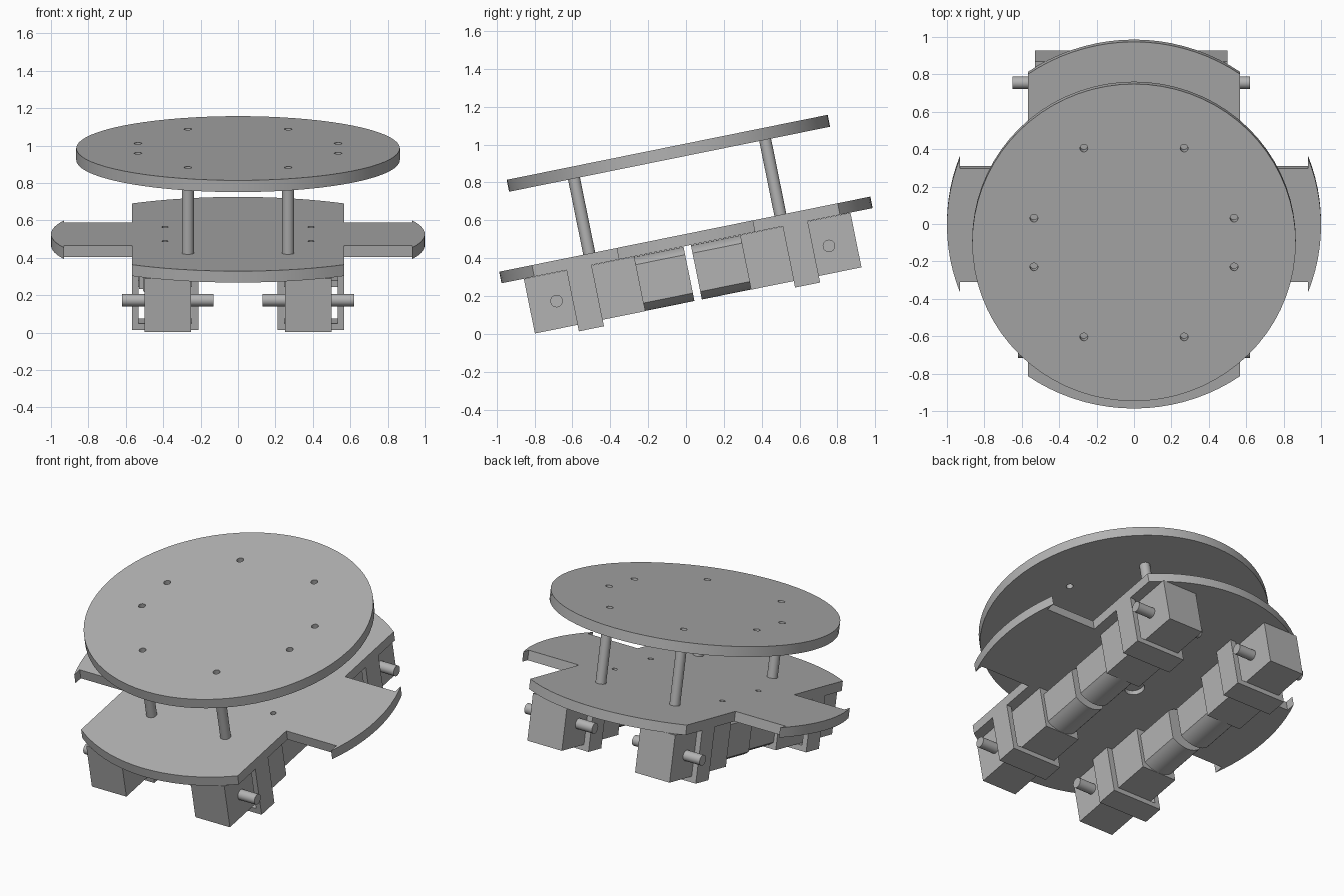
import bpy, bmesh, math
from mathutils import Matrix, Vector

if "Cube" in bpy.data.objects:
    bpy.data.objects.remove(bpy.data.objects["Cube"], do_unlink=True)

# One grey material for the whole chassis
GREY = (0.45, 0.45, 0.45, 1.0)
mat = bpy.data.materials.new("plain grey")
mat.use_nodes = True
mat.diffuse_color = GREY
mat.node_tree.nodes["Principled BSDF"].inputs["Base Color"].default_value = GREY

# Everything is modelled level, then tilted nose-down
TILT = Matrix.Translation((0, 0.006, 0.466)) @ Matrix.Rotation(math.radians(11.45), 4, "X")
BASE_T, TOP_Z, TOP_T = 0.062, 0.466, 0.064


def add(name, bm, smooth=True):
    bmesh.ops.recalc_face_normals(bm, faces=bm.faces)
    mesh = bpy.data.meshes.new(name)
    bm.to_mesh(mesh)
    bm.free()
    mesh.materials.append(mat)
    obj = bpy.data.objects.new(name, mesh)
    bpy.context.collection.objects.link(obj)
    obj.matrix_world = TILT
    if smooth:
        select(obj)
        bpy.ops.object.shade_smooth_by_angle(angle=math.radians(30))
    return obj


def select(obj):
    bpy.ops.object.select_all(action="DESELECT")
    obj.select_set(True)
    bpy.context.view_layer.objects.active = obj


def prism(points, vec):
    """Extrude a closed outline along a vector."""
    bm = bmesh.new()
    face = bm.faces.new([bm.verts.new(p) for p in points])
    ext = bmesh.ops.extrude_face_region(bm, geom=[face])
    bmesh.ops.translate(bm, vec=vec, verts=[v for v in ext["geom"] if isinstance(v, bmesh.types.BMVert)])
    return bm


def box(x0, x1, y0, y1, z0, z1):
    return prism([(x0, y0, z0), (x1, y0, z0), (x1, y1, z0), (x0, y1, z0)], (0, 0, z1 - z0))


def cylinder(bm, start, axis, length, r, n=24):
    """Add a cylinder running from start along an axis."""
    axis = Vector(axis)
    turn = Vector((0, 0, 1)).rotation_difference(axis).to_matrix().to_4x4()
    place = Matrix.Translation(Vector(start) + axis * length / 2) @ turn
    bmesh.ops.create_cone(bm, cap_ends=True, segments=n, radius1=r, radius2=r, depth=length, matrix=place)
    return bm


def drill(obj, holes):
    """Cut round holes given as x, y, z, depth, radius."""
    bm = bmesh.new()
    for x, y, z, depth, r in holes:
        cylinder(bm, (x, y, z), (0, 0, 1), depth, r)
    cutter = add("hole_cutter", bm, False)
    cutter.hide_render = True
    mod = obj.modifiers.new("holes", "BOOLEAN")
    mod.operation, mod.solver, mod.object = "DIFFERENCE", "EXACT", cutter
    select(obj)
    bpy.ops.object.modifier_apply(modifier=mod.name)
    bpy.data.objects.remove(cutter, do_unlink=True)


def corners(x, y):
    return [(sx * x, sy * y) for sx in (-1, 1) for sy in (-1, 1)]


def arc(a, b, n):
    return [(math.cos(a + (b - a) * i / n), math.sin(a + (b - a) * i / n)) for i in range(n + 1)]


# Base plate: a disc with four wheel notches that leave thin outer fenders
quarter = arc(0, math.acos(0.93), 6) + [(0.93, 0.31), (0.567, 0.31)]
quarter += arc(math.acos(0.567), math.pi / 2, 9)
half = quarter + [(-x, y) for x, y in reversed(quarter[:-1])]
outline = half + [(x, -y) for x, y in reversed(half[1:-1])]
base = add("base_plate", prism([(x, y, 0) for x, y in outline], (0, 0, BASE_T)))
drill(base, [(x, y, -0.1, 0.3, 0.017) for x, y in corners(0.39, 0.19)] + [(0, 0, -0.1, 0.13, 0.06)])

# Round upper plate with bolt holes
top = add("top_plate", cylinder(bmesh.new(), (0, 0, TOP_Z), (0, 0, 1), TOP_T, 0.865, 72))
bolts = corners(0.268, 0.515) + corners(0.535, 0.133)
drill(top, [(x, y, TOP_Z - 0.1, 0.3, 0.021) for x, y in bolts])

# Four standoff posts between the plates
for x, y in corners(0.268, 0.515):
    add("standoff_post", cylinder(bmesh.new(), (x, y, BASE_T), (0, 0, 1), TOP_Z - BASE_T, 0.032))

# Four gear motors with their strap brackets
R, FLAT = 0.146, 0.103
limit = math.asin(FLAT / R)
for sx, sy in corners(1, 1):
    shift = 0.03 if (sx, sy) == (-1, 1) else 0
    cx = sx * (0.375 + shift)
    add("gearbox", box(cx - 0.125, cx + 0.125, sy * 0.285, sy * 0.88, -0.295, -0.001), False)

    # Motor can: round above and below, flat on both sides
    can = []
    for mid in (math.pi / 2, -math.pi / 2):
        can += [(cx + R * x, sy * 0.02, R * z - 0.148) for x, z in arc(mid - limit, mid + limit, 12)]
    add("motor_can", prism(can, (0, sy * 0.265, 0)))

    # Axle through the gearbox
    add("axle", cylinder(bmesh.new(), (cx - 0.245, sy * 0.734, -0.15), (1, 0, 0), 0.49, 0.033))

    # U-shaped strap hanging from the base plate
    a, b, c, d, low, inner = 0.21, 0.248, 0.532, 0.567, -0.33, -0.295
    strap = [(a, 0), (a, low), (d, low), (d, 0), (c, 0), (c, inner), (b, inner), (b, 0)]
    add("motor_bracket", prism([(sx * x, sy * 0.515, z) for x, z in strap], (0, sy * 0.135, 0)), False)
